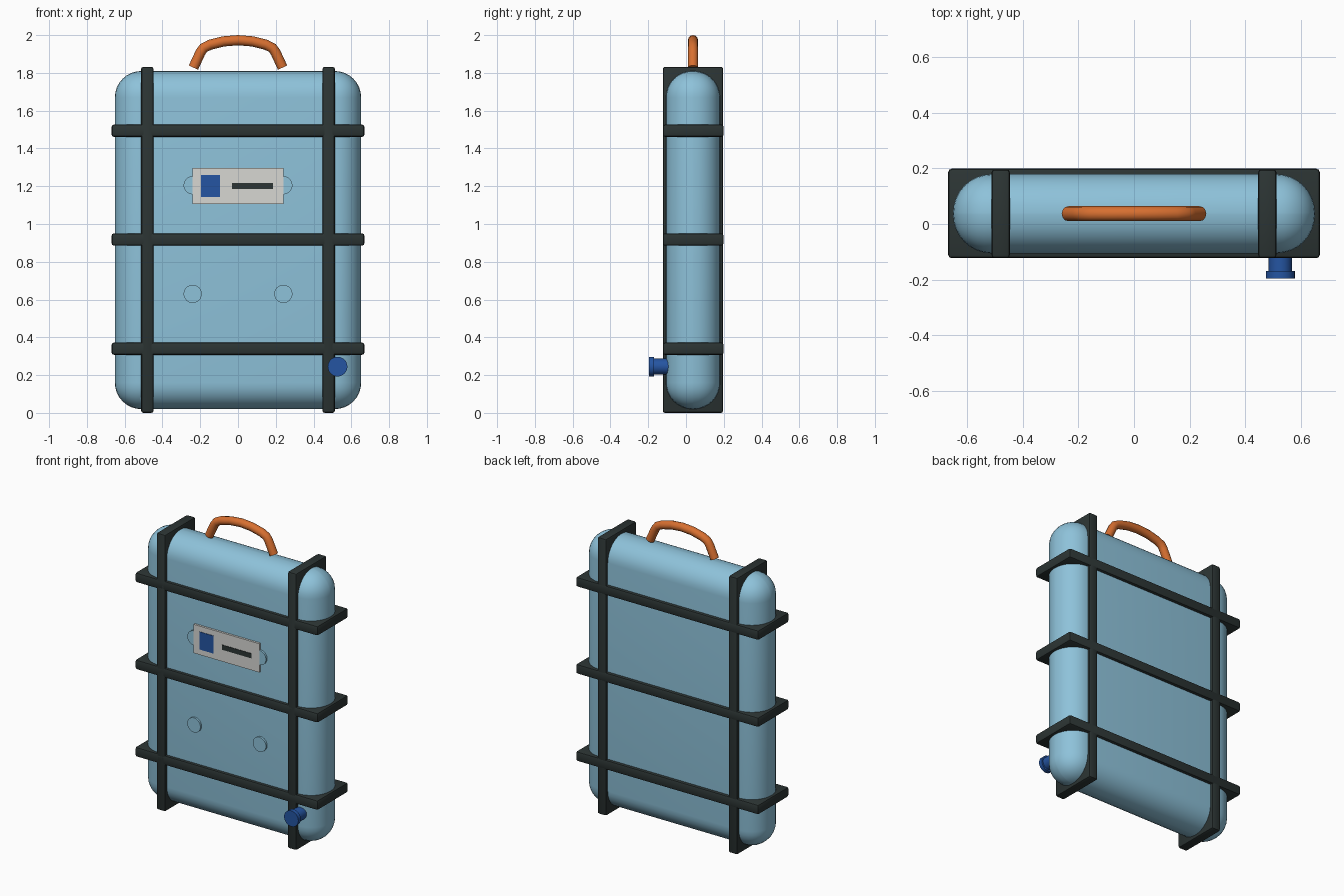
import bpy
import math

if "Cube" in bpy.data.objects:
    bpy.data.objects.remove(bpy.data.objects["Cube"], do_unlink=True)


def material(name, rgb):
    m = bpy.data.materials.new(name)
    m.use_nodes = True
    m.diffuse_color = (*rgb, 1)
    m.node_tree.nodes["Principled BSDF"].inputs["Base Color"].default_value = (*rgb, 1)
    return m


SHELL = material("pale blue", (0.27, 0.54, 0.70))
STRAP = material("charcoal", (0.025, 0.035, 0.034))
ORANGE = material("orange", (0.68, 0.16, 0.03))
BLUE = material("deep blue", (0.018, 0.09, 0.36))
GREY = material("light grey", (0.68, 0.68, 0.65))

MID_Y = 0.037      # centre of the case depth
FRONT_Y = -0.105   # front face of the case


def box(name, centre, size, mat, bevel=0, segments=2):
    bpy.ops.mesh.primitive_cube_add(size=1, location=centre)
    ob = bpy.context.object
    ob.name = name
    ob.scale = size
    bpy.ops.object.transform_apply(location=False, rotation=False, scale=True)
    ob.data.materials.append(mat)
    if bevel:
        mod = ob.modifiers.new("rounding", "BEVEL")
        mod.width = bevel
        mod.segments = segments
        bpy.ops.object.modifier_apply(modifier=mod.name)
        bpy.ops.object.shade_smooth_by_angle(angle=math.radians(35))
    return ob


def disc(name, x, z, radius, y_front, y_back, mat):
    bpy.ops.mesh.primitive_cylinder_add(
        vertices=32, radius=radius, depth=y_back - y_front,
        location=(x, (y_front + y_back) / 2, z), rotation=(math.pi / 2, 0, 0))
    ob = bpy.context.object
    ob.name = name
    ob.data.materials.append(mat)
    bpy.ops.object.shade_smooth_by_angle(angle=math.radians(35))
    return ob


# Rounded case
box("case", (0, MID_Y, 0.915), (1.304, 0.286, 1.79), SHELL, 0.14, 8)

# Straps: solid bands running through the case
for side, x in (("left", 0.48), ("right", -0.48)):
    box(f"{side}_upright_strap", (x, MID_Y, 0.916), (0.066, 0.32, 1.832), STRAP, 0.012)
for level, z in (("lower", 0.34), ("middle", 0.918), ("upper", 1.494)):
    box(f"{level}_cross_strap", (0, MID_Y + 0.001, z), (1.338, 0.322, 0.065), STRAP, 0.012)

# Carrying handle: swept tube mirrored about the centre
half = [(0.236, 1.828), (0.199, 1.908), (0.182, 1.932), (0.148, 1.949), (0.075, 1.967)]
path = [(-x, z) for x, z in half] + [(0, 1.973)] + half[::-1]
curve = bpy.data.curves.new("handle", "CURVE")
curve.dimensions = "3D"
curve.bevel_depth = 0.027
curve.bevel_resolution = 4
curve.use_fill_caps = True
spline = curve.splines.new("POLY")
spline.points.add(len(path) - 1)
for point, (x, z) in zip(spline.points, path):
    point.co = (x, MID_Y, z, 1)
handle = bpy.data.objects.new("handle", curve)
bpy.context.collection.objects.link(handle)
curve.materials.append(ORANGE)
bpy.ops.object.select_all(action="DESELECT")
handle.select_set(True)
bpy.context.view_layer.objects.active = handle
bpy.ops.object.convert(target="MESH")
bpy.ops.object.shade_smooth_by_angle(angle=math.radians(50))

# Round studs on the front
for level, z in (("upper", 1.205), ("lower", 0.63)):
    for side, x in (("left", 0.24), ("right", -0.24)):
        disc(f"{level}_{side}_stud", x, z, 0.048, FRONT_Y - 0.014, FRONT_Y + 0.02, SHELL)

# Label plate with a blue patch and a dark slot
box("label_plate", (0, FRONT_Y - 0.005, 1.202), (0.48, 0.02, 0.19), GREY)
box("label_patch", (-0.146, FRONT_Y - 0.016, 1.202), (0.102, 0.004, 0.117), BLUE)
box("label_slot", (0.076, FRONT_Y - 0.016, 1.202), (0.217, 0.004, 0.032), STRAP)

# Valve knob at the lower left
disc("valve_stem", 0.527, 0.245, 0.042, -0.175, -0.06, BLUE)
disc("valve_cap", 0.527, 0.245, 0.052, -0.196, -0.17, BLUE)
